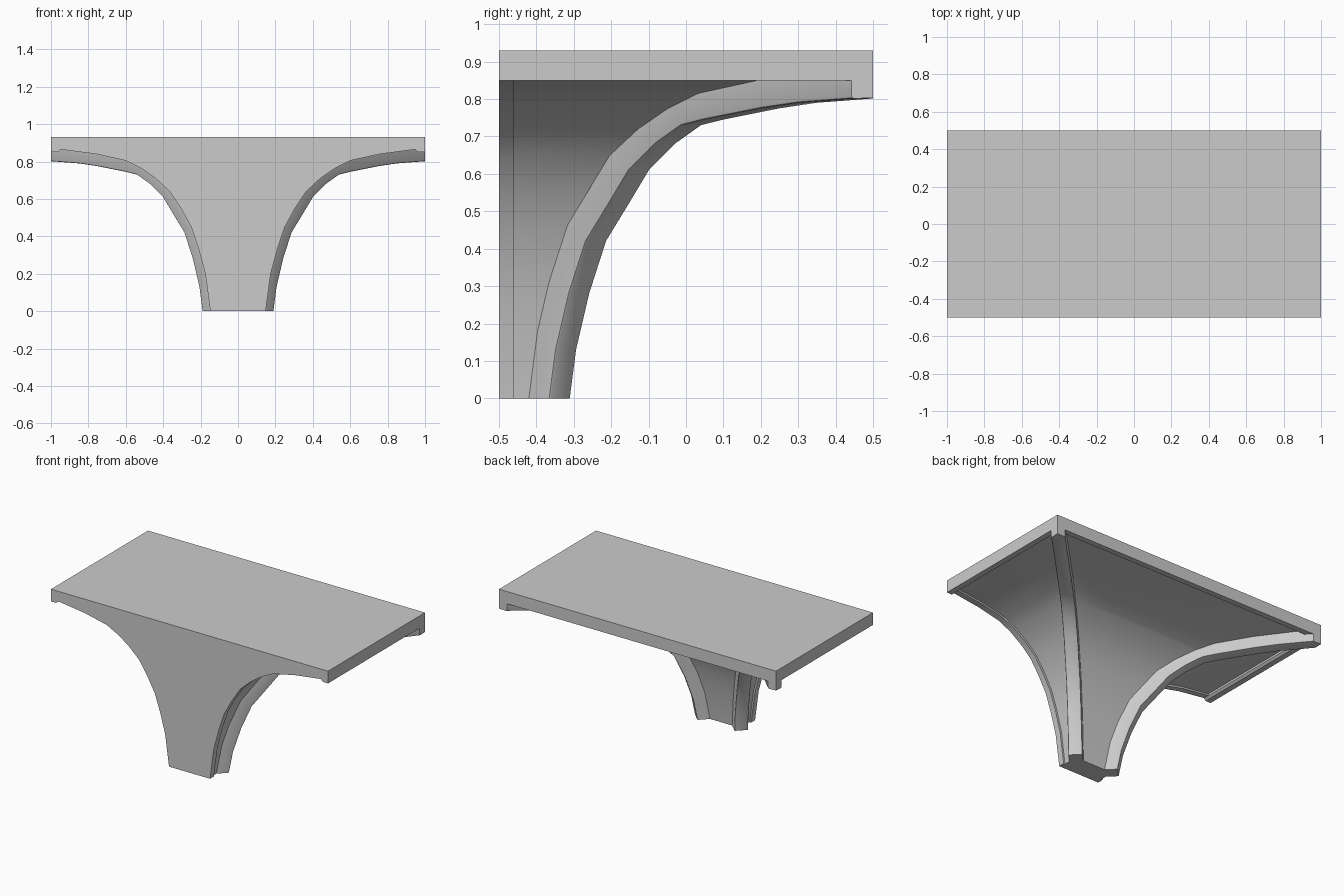
import bpy, bmesh, math
from mathutils import Vector

if "Cube" in bpy.data.objects:
    bpy.data.objects.remove(bpy.data.objects["Cube"], do_unlink=True)

stone = bpy.data.materials.new("grey_stone")
stone.use_nodes = True
GREY = (0.6, 0.6, 0.6, 1)
stone.diffuse_color = GREY
stone.node_tree.nodes["Principled BSDF"].inputs["Base Color"].default_value = GREY

TOP, WALL_Y, INNER = 0.93, -0.46, 0.95

# Arch profiles: distance from the springing axis, height
ARCH = [(.148, 0), (.175, .2), (.21, .33), (.25, .45), (.305, .55), (.365, .64),
        (.44, .71), (.52, .765), (.6, .805), (.76, .84), (INNER, .865)]
RIB = [(.163, 0), (.18, .13), (.215, .28), (.26, .42), (.315, .51), (.375, .61),
       (.445, .68), (.515, .73), (.575, .745), (.725, .775), (.825, .79), (1.06, .808)]


def finish(name, bm):
    bmesh.ops.recalc_face_normals(bm, faces=bm.faces)
    mesh = bpy.data.meshes.new(name)
    bm.to_mesh(mesh)
    bm.free()
    mesh.materials.append(stone)
    obj = bpy.data.objects.new(name, mesh)
    bpy.context.collection.objects.link(obj)
    bpy.ops.object.select_all(action="DESELECT")
    obj.select_set(True)
    bpy.context.view_layer.objects.active = obj
    bpy.ops.object.shade_smooth_by_angle(angle=math.radians(30))
    return obj


def loft(name, rings, closed=True):
    """Skin equal rings of points and cap both ends."""
    bm = bmesh.new()
    rows = [[bm.verts.new(p) for p in ring] for ring in rings]
    n = len(rows[0])
    for a, b in zip(rows, rows[1:]):
        for i in range(n):
            j = (i + 1) % n
            bm.faces.new((a[i], a[j], b[j], b[i]))
    bm.faces.new(rows[0])
    bm.faces.new(rows[-1])
    return bm


# Vault cells: mitred rings that widen as they rise
rings = []
for t, z in [(t - .01 * (t < INNER), z + .01 * (z > 0)) for t, z in ARCH] + [(INNER, TOP)]:
    y = t - 0.5
    rings.append([(t, WALL_Y, z), (t, y, z), (-t, y, z), (-t, WALL_Y, z)])
finish("vault_cells", loft("vault_cells", rings))

# Front wall with its arch edge
half = ARCH + [(1, .865), (1, TOP)]
outline = half + [(-x, z) for x, z in reversed(half)]
finish("front_wall", loft("front_wall", [[(x, y, z) for x, z in outline] for y in (-0.5, WALL_Y)]))

# Rim mouldings around the slab edge
rim = [(INNER, TOP), (INNER, .862), (.963, .85), (1, .85), (1, TOP)]
for name, side in (("left_rim", 1), ("right_rim", -1)):
    finish(name, loft(name, [[(side * x, y, z) for x, z in rim] for y in (-0.5, 0.5)]))
finish("back_rim", loft("back_rim", [[(x, d - 0.5, z) for d, z in rim] for x in (-INNER, INNER)]))

# Diagonal ribs, trimmed flush with the slab edges
WIDTH, BEVEL, DEPTH = .041, .007, .08
SECTION = [(-WIDTH, DEPTH), (-WIDTH, BEVEL), (-WIDTH + .002, .002), (-WIDTH + BEVEL, 0),
           (WIDTH - BEVEL, 0), (WIDTH - .002, .002), (WIDTH, BEVEL), (WIDTH, DEPTH)]
R2 = math.sqrt(2)
for name, side in (("left_diagonal_rib", 1), ("right_diagonal_rib", -1)):
    rings = []
    for i, (t, z) in enumerate(RIB):
        a, b = RIB[max(i - 1, 0)], RIB[min(i + 1, len(RIB) - 1)]
        tangent = Vector(((b[0] - a[0]) * R2, b[1] - a[1])).normalized()
        inward = Vector((-tangent.y, tangent.x))
        if i == 0:
            inward = Vector((-1, 0))
        ring = []
        for across, depth in SECTION:
            s = t * R2 + inward.x * depth
            ring.append((side * (s + across) / R2, (s - across) / R2 - 0.5, z + inward.y * depth))
        rings.append(ring)
    bm = loft(name, rings)
    for co, no in (((side, 0, 0), (side, 0, 0)), ((0, 0.5, 0), (0, 1, 0))):
        cut = bmesh.ops.bisect_plane(bm, geom=bm.verts[:] + bm.edges[:] + bm.faces[:],
                                     plane_co=co, plane_no=no, clear_outer=True)
        edges = [e for e in cut["geom_cut"] if isinstance(e, bmesh.types.BMEdge)]
        bmesh.ops.holes_fill(bm, edges=edges, sides=0)
    finish(name, bm)
